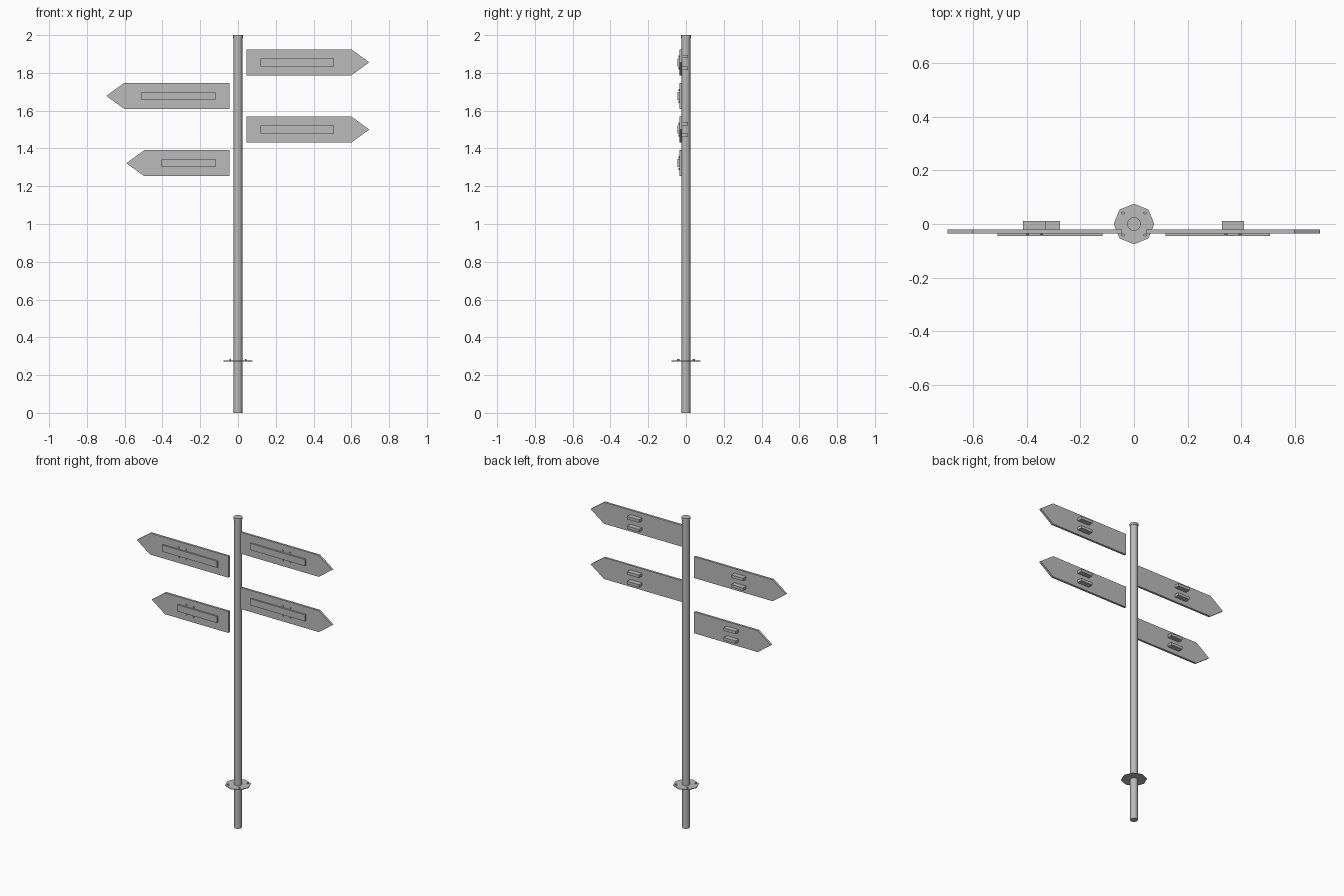
import bpy, bmesh
from math import pi
from mathutils import Matrix, Vector

cube = bpy.data.objects.get("Cube")
if cube:
    bpy.data.objects.remove(cube, do_unlink=True)

grey = bpy.data.materials.new("galvanised_grey")
grey.use_nodes = True
colour = (0.5, 0.5, 0.5, 1)
grey.diffuse_color = colour
grey.node_tree.nodes["Principled BSDF"].inputs["Base Color"].default_value = colour


def finish(name, bm):
    bmesh.ops.recalc_face_normals(bm, faces=bm.faces)
    mesh = bpy.data.meshes.new(name)
    bm.to_mesh(mesh)
    bm.free()
    mesh.materials.append(grey)
    obj = bpy.data.objects.new(name, mesh)
    bpy.context.collection.objects.link(obj)
    return obj


def prism(name, outline, y_front, y_back):
    """Extrude an (x, z) outline along y."""
    bm = bmesh.new()
    face = bm.faces.new([bm.verts.new((x, y_front, z)) for x, z in outline])
    ext = bmesh.ops.extrude_face_region(bm, geom=[face])["geom"]
    moved = [v for v in ext if isinstance(v, bmesh.types.BMVert)]
    bmesh.ops.translate(bm, verts=moved, vec=(0, y_back - y_front, 0))
    return finish(name, bm)


def box(name, x0, x1, y0, y1, z, height):
    h = height / 2
    return prism(name, [(x0, z - h), (x1, z - h), (x1, z + h), (x0, z + h)], y0, y1)


def cylinders(name, centres, radius, depth, sides, axis="Z"):
    bm = bmesh.new()
    turn = Matrix.Rotation(pi / 2, 4, "X") if axis == "Y" else Matrix()
    for c in centres:
        bmesh.ops.create_cone(bm, cap_ends=True, segments=sides, radius1=radius,
                              radius2=radius, depth=depth,
                              matrix=Matrix.Translation(Vector(c)) @ turn)
    return finish(name, bm)


def smooth(obj):
    bpy.ops.object.select_all(action="DESELECT")
    obj.select_set(True)
    bpy.context.view_layer.objects.active = obj
    bpy.ops.object.shade_smooth_by_angle()


# Pole with its cap
smooth(cylinders("pole", [(0, 0, 0.995)], 0.0225, 1.99, 16))
smooth(cylinders("pole_cap", [(0, 0, 1.992)], 0.0255, 0.016, 16))

# Ground flange with four bolts
cylinders("base_flange", [(0, 0, 0.275)], 0.076, 0.004, 8)
cylinders("flange_bolts", [(x, y, 0.28) for x in (-0.041, 0.041) for y in (-0.041, 0.041)],
          0.006, 0.008, 6)


def sign(name, side, z, tip, bolt_x):
    """One arrow board; side is +1 or -1, distances run outward from the pole."""
    shoulder, h = tip - 0.095, 0.069
    outline = [(0.044, -h), (shoulder, -h), (tip, 0), (shoulder, h), (0.044, h)]
    prism(name + "_board", [(side * x, z + dz) for x, dz in outline], -0.035, -0.021)
    box(name + "_name_plate", side * 0.118, side * (tip - 0.187), -0.045, -0.035, z, 0.042)
    cylinders(name + "_bolts", [(side * (bolt_x + dx), -0.037, z + dz)
                                for dx in (-0.026, 0.026) for dz in (-0.031, 0.031)],
              0.006, 0.008, 6, "Y")
    for label, dz in (("upper", 0.031), ("lower", -0.031)):
        box(f"{name}_{label}_bracket", side * (bolt_x - 0.042), side * (bolt_x + 0.042),
            -0.021, 0.011, z + dz, 0.018)


sign("top_left_sign", 1, 1.856, 0.695, 0.37)
sign("top_right_sign", -1, 1.678, 0.697, 0.372)
sign("lower_left_sign", 1, 1.5, 0.695, 0.37)
sign("lower_right_sign", -1, 1.322, 0.591, 0.318)
